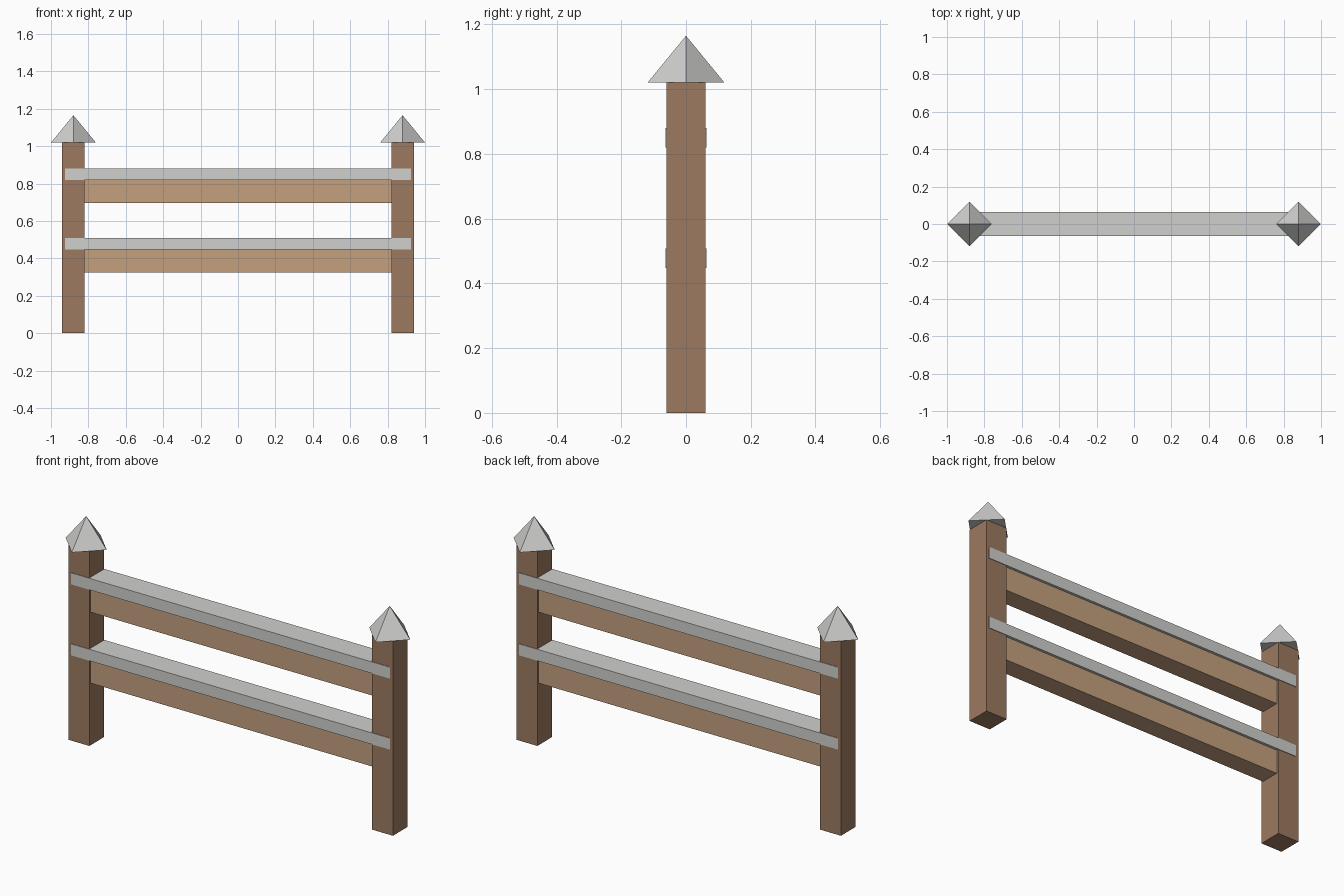
import bpy
import math

cube = bpy.data.objects.get("Cube")
if cube:
    bpy.data.objects.remove(cube, do_unlink=True)


def material(name, rgb):
    """Flat material from a 0-255 display colour."""
    color = [((c / 255 + 0.055) / 1.055) ** 2.4 for c in rgb] + [1]
    mat = bpy.data.materials.new(name)
    mat.use_nodes = True
    mat.diffuse_color = color
    mat.node_tree.nodes["Principled BSDF"].inputs["Base Color"].default_value = color
    return mat


def box(name, x, half_x, half_y, bottom, top, mat):
    bpy.ops.mesh.primitive_cube_add(size=2, location=(x, 0, (bottom + top) / 2))
    obj = bpy.context.object
    obj.name = name
    obj.scale = (half_x, half_y, (top - bottom) / 2)
    bpy.ops.object.transform_apply(location=False, rotation=False, scale=True)
    obj.data.materials.append(mat)


post_wood = material("dark wood", (158, 122, 97))
rail_wood = material("light wood", (197, 161, 127))
snow = material("pale grey", (208, 208, 206))

POST_X, POST_HALF, POST_TOP = 0.88, 0.0605, 1.02
CAP_RADIUS, CAP_HEIGHT = 0.119, 0.145

# Posts with pyramid caps turned 45 degrees
for side, sign in (("left", 1), ("right", -1)):
    x = sign * POST_X
    box(side + "_post", x, POST_HALF, POST_HALF, 0, POST_TOP, post_wood)
    bpy.ops.mesh.primitive_cone_add(vertices=4, radius1=CAP_RADIUS, radius2=0,
                                    depth=CAP_HEIGHT,
                                    location=(x, 0, POST_TOP + CAP_HEIGHT / 2))
    cap = bpy.context.object
    cap.name = side + "_post_cap"
    cap.data.materials.append(snow)

# Rails between the posts, each with a wider capping strip
for level, bottom in (("lower", 0.325), ("upper", 0.697)):
    joint = bottom + 0.123
    box(level + "_rail", 0, POST_X - 0.04, 0.05, bottom, joint, rail_wood)
    box(level + "_rail_cover", 0, 0.925, 0.0635, joint, joint + 0.06, snow)
